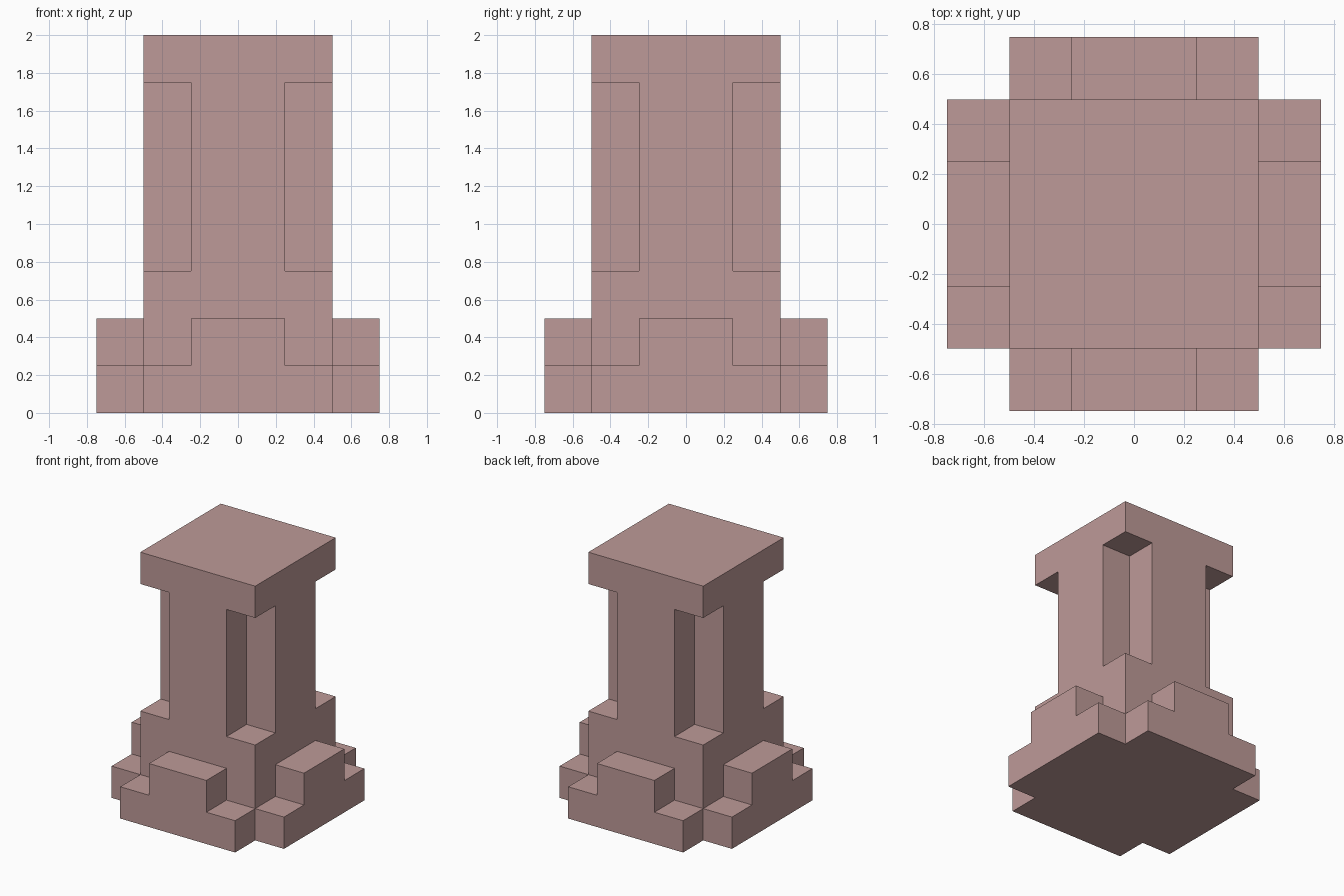
import bpy, bmesh, math
from mathutils import Matrix, Vector

cube = bpy.data.objects.get("Cube")
if cube:
    bpy.data.objects.remove(cube, do_unlink=True)

# Single dusty pink stone colour
COLOUR = (0.515, 0.323, 0.314, 1.0)
stone = bpy.data.materials.new("dusty_pink_stone")
stone.use_nodes = True
stone.diffuse_color = COLOUR
bsdf = stone.node_tree.nodes["Principled BSDF"]
bsdf.inputs["Base Color"].default_value = COLOUR
bsdf.inputs["Roughness"].default_value = 0.9


def make_object(name, bm):
    bmesh.ops.recalc_face_normals(bm, faces=bm.faces)
    mesh = bpy.data.meshes.new(name)
    bm.to_mesh(mesh)
    bm.free()
    mesh.materials.append(stone)
    obj = bpy.data.objects.new(name, mesh)
    bpy.context.collection.objects.link(obj)
    return obj


def add_box(bm, centre, size):
    matrix = Matrix.Translation(centre) @ Matrix.Diagonal((*size, 1.0))
    bmesh.ops.create_cube(bm, size=1.0, matrix=matrix)


# Square pillar, full height
bm = bmesh.new()
add_box(bm, (0, 0, 1), (1, 1, 2))
pillar = make_object("pillar", bm)

# Corner notches between the plinth and the cap
bm = bmesh.new()
for sx in (-1, 1):
    for sy in (-1, 1):
        add_box(bm, (sx * 0.5, sy * 0.5, 1.25), (0.5, 0.5, 1.0))
cutter = make_object("notch_cutter", bm)
cutter.hide_render = True
notch = pillar.modifiers.new("corner_notches", "BOOLEAN")
notch.operation = "DIFFERENCE"
notch.solver = "EXACT"
notch.object = cutter
bpy.context.view_layer.objects.active = pillar
bpy.ops.object.modifier_apply(modifier=notch.name)
bpy.data.objects.remove(cutter, do_unlink=True)

# Stepped buttress on each side of the foot, extruded from one outline
STEP = [(-0.5, 0), (0.5, 0), (0.5, 0.25), (0.25, 0.25),
        (0.25, 0.5), (-0.25, 0.5), (-0.25, 0.25), (-0.5, 0.25)]
for i, side in enumerate(("front", "left", "back", "right")):
    bm = bmesh.new()
    face = bm.faces.new([bm.verts.new((x, -0.75, z)) for x, z in STEP])
    result = bmesh.ops.extrude_face_region(bm, geom=[face])
    moved = [v for v in result["geom"] if isinstance(v, bmesh.types.BMVert)]
    bmesh.ops.translate(bm, verts=moved, vec=Vector((0, 0.25, 0)))
    bmesh.ops.rotate(bm, verts=bm.verts, cent=(0, 0, 0),
                     matrix=Matrix.Rotation(i * math.pi / 2, 3, "Z"))
    make_object(side + "_buttress", bm)
